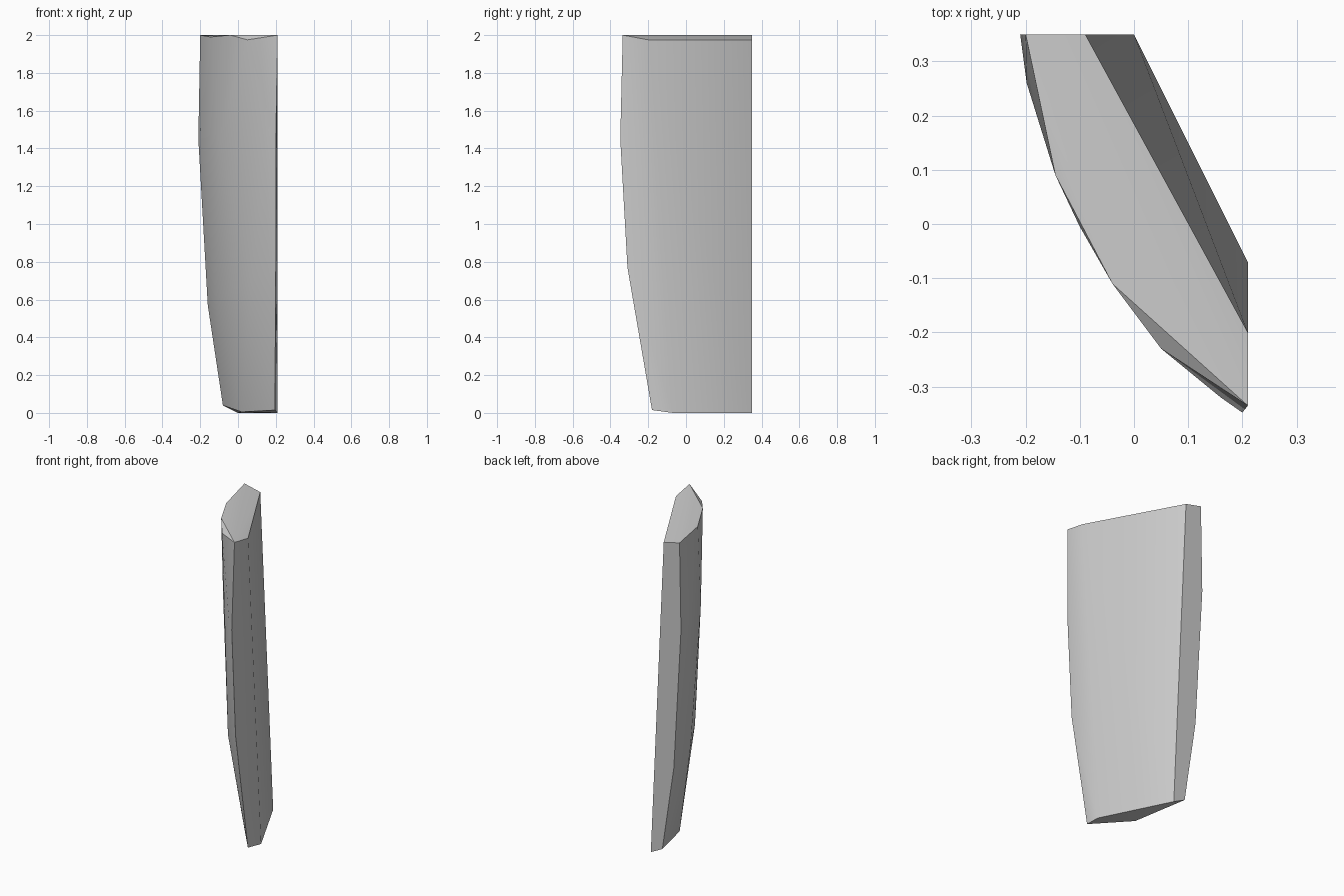
import bpy
import bmesh

cube = bpy.data.objects.get("Cube")
if cube:
    bpy.data.objects.remove(cube, do_unlink=True)

# Light grey material
mat = bpy.data.materials.new("light grey")
mat.use_nodes = True
grey = (0.6, 0.6, 0.6, 1)
mat.diffuse_color = grey
mat.node_tree.nodes["Principled BSDF"].inputs["Base Color"].default_value = grey

# Bulging outer side, as cross-section rows running from back end to front end
top_row = [(-0.2, 0.35, 2), (-0.145, 0.09, 1.99), (-0.04, -0.11, 2),
           (0.05, -0.23, 1.975), (0.21, -0.335, 2)]
bulge_row = [(-0.21, 0.35, 1.45), (-0.198, 0.26, 1.5), (-0.1, -0.005, 1.45),
             (0.16, -0.32, 1.5), (0.2, -0.348, 1.45)]
lower_row = [(-0.16, 0.35, 0.57), (-0.115, 0.12, 0.6), (-0.02, -0.06, 0.65),
             (0.07, -0.2, 0.7), (0.2, -0.31, 0.77)]
foot_row = [(-0.08, 0.35, 0.04), (0.02, 0.035, 0.005), (0.195, -0.18, 0.015)]

# Flat inner side, leaning outwards towards the foot
inner_side = [(-0.09, 0.35, 1.975), (0.21, -0.2, 1.975),
              (0, 0.35, 0), (0.21, -0.07, 0)]

# Skin all rows into one convex chunk
bm = bmesh.new()
for co in top_row + bulge_row + lower_row + foot_row + inner_side:
    bm.verts.new(co)
hull = bmesh.ops.convex_hull(bm, input=bm.verts[:])
loose = {v for v in hull["geom_interior"] + hull["geom_unused"]
         if isinstance(v, bmesh.types.BMVert)}
bmesh.ops.delete(bm, geom=list(loose), context="VERTS")
bmesh.ops.dissolve_limit(bm, angle_limit=0.01, verts=bm.verts[:], edges=bm.edges[:])
bmesh.ops.recalc_face_normals(bm, faces=bm.faces[:])

mesh = bpy.data.meshes.new("curved_slab")
bm.to_mesh(mesh)
bm.free()
mesh.materials.append(mat)
slab = bpy.data.objects.new("curved_slab", mesh)
bpy.context.collection.objects.link(slab)

# Smooth faces with sharp rims
bpy.ops.object.select_all(action="DESELECT")
slab.select_set(True)
bpy.context.view_layer.objects.active = slab
bpy.ops.object.shade_smooth_by_angle(angle=0.52)
